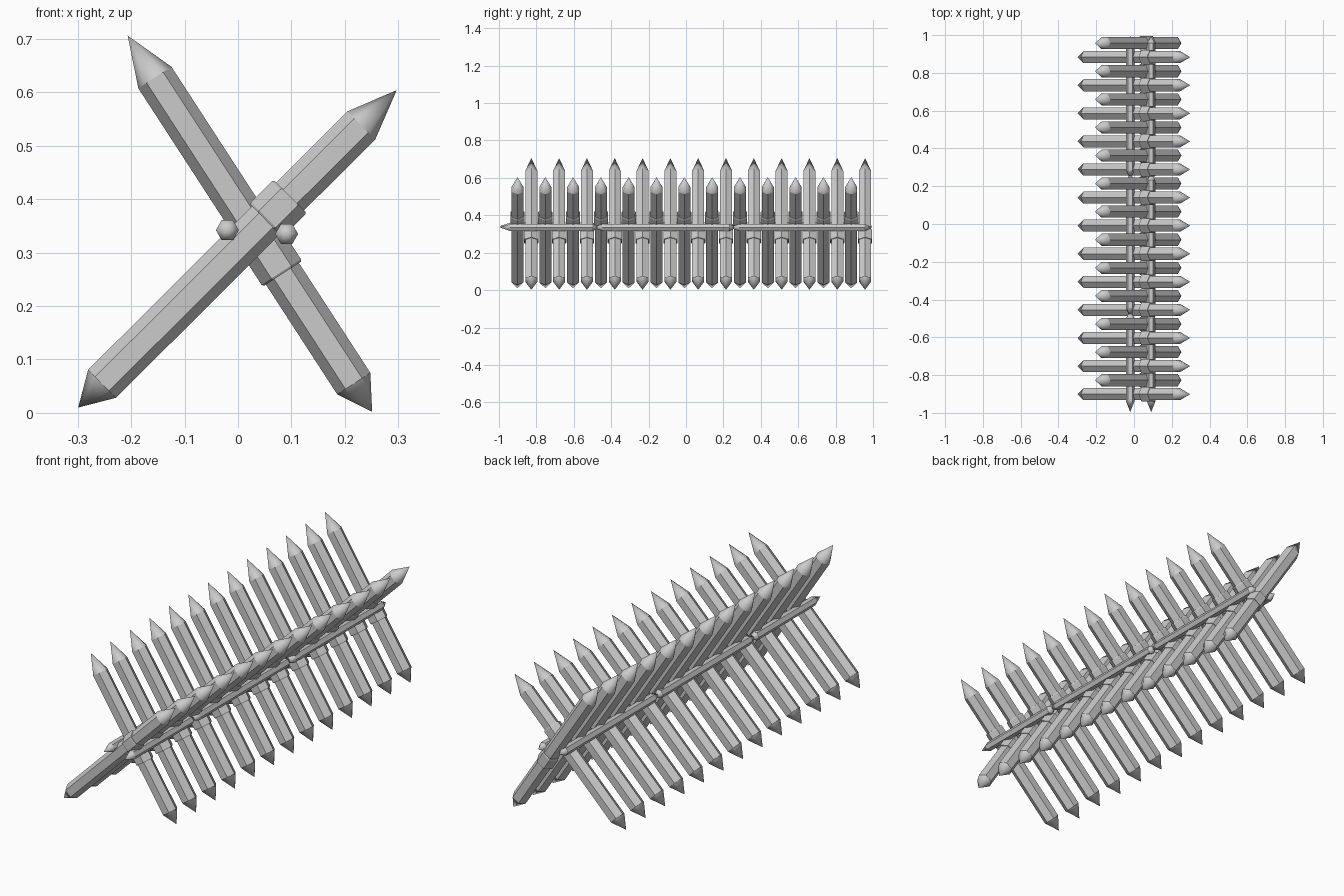
import bpy, bmesh
from math import cos, sin, pi
from mathutils import Vector

if "Cube" in bpy.data.objects:
    bpy.data.objects.remove(bpy.data.objects["Cube"])


def loft(name, start, end, u, stations):
    """Hexagonal bar along start-end; stations = (distance, radius), radius 0 is a point."""
    start, end, u = Vector(start), Vector(end), Vector(u)
    d = (end - start).normalized()
    u = (u - d * u.dot(d)).normalized()
    v = d.cross(u)
    bm = bmesh.new()
    rings = []
    for dist, r in stations:
        c = start + d * dist
        if r == 0:
            rings.append([bm.verts.new(c)])
        else:
            rings.append([bm.verts.new(c + (u * cos(k * pi / 3) + v * sin(k * pi / 3)) * r)
                          for k in range(6)])
    for a, b in zip(rings, rings[1:]):
        for k in range(6):
            j = (k + 1) % 6
            if len(a) == 1:
                f = bm.faces.new((a[0], b[j], b[k]))
            elif len(b) == 1:
                f = bm.faces.new((a[k], a[j], b[0]))
            else:
                f = bm.faces.new((a[k], a[j], b[j], b[k]))
            # conical tips are smooth, shafts stay faceted
            f.smooth = len(a) == 1 or len(b) == 1
    if len(rings[0]) == 6:
        bm.faces.new(rings[0])
        bm.faces.new(rings[-1])
    bmesh.ops.recalc_face_normals(bm, faces=bm.faces)
    for e in bm.edges:
        if any(not f.smooth for f in e.link_faces):
            e.smooth = False
    me = bpy.data.meshes.new(name)
    bm.to_mesh(me)
    bm.free()
    ob = bpy.data.objects.new(name, me)
    bpy.context.collection.objects.link(ob)


def pointed(name, start, end, u, r, first, last):
    length = (Vector(end) - Vector(start)).length
    loft(name, start, end, u, [(0, 0), (first, r), (length - last, r), (length, 0)])


def stake(name, lo, hi, y, c0, c1):
    # sharpened stake with a short tip below and a long tip above
    a, b = Vector((lo[0], y, lo[1])), Vector((hi[0], y, hi[1]))
    pointed(name + "_stake", a, b, (1, 0, 0), 0.037, 0.063, 0.0935)
    # lashing collar around the stake
    d = (b - a).normalized()
    loft(name + "_collar", a, b, (1, 0, 0),
         [(c0, 0.041), (c0 + 0.004, 0.044), (c1 - 0.004, 0.044), (c1, 0.041)])


# Two interleaved rows of crossing stakes
STEP = 0.1487
for i in range(13):
    stake("right_leaning", (-0.299, 0.01), (0.297, 0.604), -0.901 + i * STEP, 0.496, 0.56)
    stake("left_leaning", (0.251, 0.002), (-0.2065, 0.706), -0.827 + i * STEP, 0.308, 0.372)

# Two horizontal rails, each of three pointed poles end to end
for side, x, z in (("left", -0.02, 0.342), ("right", 0.091, 0.335)):
    for y0, y1 in ((-0.995, -0.46), (-0.5, 0.27), (0.23, 0.995)):
        pointed(side + "_rail", (x, y0, z), (x, y1, z), (1, 0, 0), 0.0215, 0.054, 0.037)
